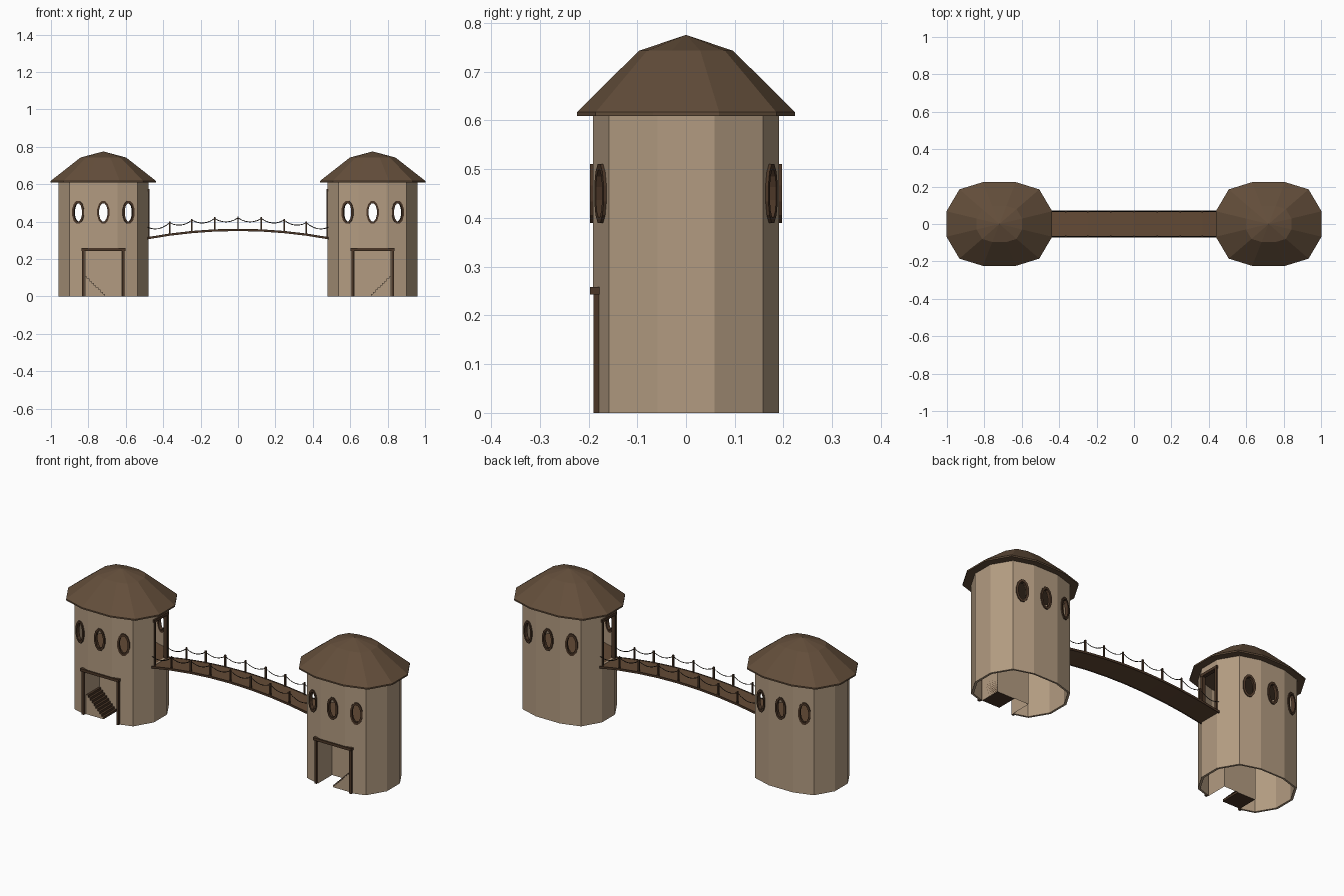
import bpy, bmesh, math
from mathutils import Vector

old = bpy.data.objects.get("Cube")
if old:
    bpy.data.objects.remove(old)


def material(name, rgb):
    m = bpy.data.materials.new(name)
    m.use_nodes = True
    m.diffuse_color = (*rgb, 1)
    m.node_tree.nodes["Principled BSDF"].inputs["Base Color"].default_value = (*rgb, 1)
    return m


TAN = material("tan plaster", (0.45, 0.33, 0.22))
ROOF = material("roof brown", (0.125, 0.076, 0.043))
DECK = material("deck brown", (0.125, 0.069, 0.036))
TRIM = material("dark trim wood", (0.07, 0.037, 0.02))
ROPE = material("rope black", (0.022, 0.016, 0.011))


def finish(name, bm, *mats):
    bmesh.ops.recalc_face_normals(bm, faces=bm.faces)
    me = bpy.data.meshes.new(name)
    bm.to_mesh(me)
    bm.free()
    for m in mats:
        me.materials.append(m)
    ob = bpy.data.objects.new(name, me)
    bpy.context.collection.objects.link(ob)
    return ob


def loft(bm, rings, caps=True, cyclic=False):
    """Skin a row of equal point loops."""
    loops = [[bm.verts.new(p) for p in r] for r in rings]
    pairs = list(zip(loops, loops[1:]))
    if cyclic:
        pairs.append((loops[-1], loops[0]))
    n = len(loops[0])
    for a, b in pairs:
        for i in range(n):
            j = (i + 1) % n
            bm.faces.new((a[i], a[j], b[j], b[i]))
    if caps and not cyclic:
        bm.faces.new(loops[0])
        bm.faces.new(loops[-1])


def box(bm, x, y, z):
    loft(bm, [[(x[0], y[0], h), (x[1], y[0], h), (x[1], y[1], h), (x[0], y[1], h)] for h in z])


# Tower plan: twelve sides, mirrored from one quarter
QUARTER = [(0.241, 0.058), (0.182, 0.158), (0.075, 0.191)]
PLAN = (QUARTER + [(-x, y) for x, y in QUARTER[::-1]]
        + [(-x, -y) for x, y in QUARTER] + [(x, -y) for x, y in QUARTER[::-1]])


def plan(cx, z, k=1.0):
    return [(cx + x * k, y * k, z) for x, y in PLAN]


def oval(centre, side, half_w, half_h, sides=12):
    out = []
    for i in range(sides):
        a = math.tau * (i + 0.5) / sides
        out.append(centre + side * (half_w * math.cos(a)) + Vector((0, 0, half_h * math.sin(a))))
    return out


def cut(ob, cutter):
    """Subtract the cutter and bake the result."""
    mod = ob.modifiers.new("openings", 'BOOLEAN')
    mod.operation, mod.solver, mod.object = 'DIFFERENCE', 'EXACT', cutter
    deps = bpy.context.evaluated_depsgraph_get()
    baked = bpy.data.meshes.new_from_object(ob.evaluated_get(deps))
    ob.modifiers.clear()
    ob.data = baked
    bpy.data.objects.remove(cutter)


WINDOW_Z = 0.45
WINDOWS = (-0.134, 0, 0.134)


def tower(side, label):
    cx = 0.72 * side

    def span(a, b):  # measured from the tower axis, outward positive
        return tuple(sorted((cx + side * a, cx + side * b)))

    # Hollow wall with door, bridge doorway and windows cut through
    bm = bmesh.new()
    loft(bm, [plan(cx, 0), plan(cx, 0.612), plan(cx, 0.612, 0.95), plan(cx, 0, 0.95)], cyclic=True)
    wall = finish(label + "_tower_wall", bm, TAN)
    bm = bmesh.new()
    box(bm, span(-0.105, 0.105), (-0.3, -0.15), (-0.1, 0.247))
    box(bm, span(-0.3, -0.2), (-0.05, 0.05), (0.318, 0.565))
    for u in WINDOWS:
        loft(bm, [oval(Vector((cx + u, y, WINDOW_Z)), Vector((1, 0, 0)), 0.025, 0.052) for y in (-0.3, 0.3)])
    cut(wall, finish("opening_cutter", bm))

    # Oval window frames, lying on their wall panels
    bm = bmesh.new()
    for front in (-1, 1):
        for u in WINDOWS:
            slope = 0.0 if u == 0 else math.copysign(0.033 / 0.107, u)
            along = Vector((1, -front * slope, 0)).normalized()
            out = Vector((slope, front, 0)).normalized()
            y = 0.191 - max(0, abs(u) - 0.075) * abs(slope)
            c = Vector((cx + u, front * y, WINDOW_Z))
            inner, outer = (0.023, 0.05), (0.034, 0.063)
            loft(bm, [oval(c + out * d, along, *size) for d, size in
                      ((-0.012, inner), (-0.012, outer), (0.006, outer), (0.006, inner))], cyclic=True)
    finish(label + "_window_frames", bm, TRIM)

    # Front door frame
    bm = bmesh.new()
    for a in (-0.114, 0.101):
        box(bm, span(a, a + 0.013), (-0.19, -0.172), (0, 0.246))
    box(bm, span(-0.118, 0.118), (-0.197, -0.175), (0.243, 0.258))
    finish(label + "_door_frame", bm, TRIM)

    # Bridge doorway frame
    bm = bmesh.new()
    for y in (-0.059, 0.047):
        box(bm, span(-0.247, -0.227), (y, y + 0.012), (0.31, 0.565))
    box(bm, span(-0.248, -0.226), (-0.062, 0.062), (0.56, 0.575))
    finish(label + "_bridge_doorway_frame", bm, TRIM)

    # Stair passage behind the front door: back, sides and ceiling
    bm = bmesh.new()
    x0, x1 = span(-0.098, 0.098)
    rows = [[bm.verts.new((x, y, z)) for x, z in ((x0, 0), (x0, 0.25), (x1, 0.25), (x1, 0))]
            for y in (-0.182, -0.057)]
    for i in range(3):
        bm.faces.new((rows[0][i], rows[0][i + 1], rows[1][i + 1], rows[1][i]))
    bm.faces.new(rows[1])
    finish(label + "_stair_passage", bm, TAN)

    # Stairs with plain sides and dark treads
    steps, run = 9, 0.012
    profile = [(-0.01, 0)]
    for i in range(steps):
        u = -0.01 + i * run
        profile += [(u, (i + 1) * run), (u + run, (i + 1) * run)]
    profile.append((-0.01 + steps * run, 0))
    bm = bmesh.new()
    loft(bm, [[(cx + side * u, y, z) for u, z in profile] for y in (-0.174, -0.059)])
    stairs = finish(label + "_stairs", bm, TAN, TRIM)
    for f in stairs.data.polygons:
        f.material_index = 0 if abs(f.normal.y) > 0.5 else 1

    # Upper floor
    bm = bmesh.new()
    loft(bm, [plan(cx, 0.305, 0.96), plan(cx, 0.318, 0.96)])
    finish(label + "_upper_floor", bm, DECK)

    # Bent roof with a thin eave
    bm = bmesh.new()
    loft(bm, [plan(cx, 0.609, 1.172), plan(cx, 0.617, 1.172), plan(cx, 0.743, 0.505), plan(cx, 0.775, 0.005)])
    finish(label + "_roof", bm, ROOF)


for side, label in ((1, "left"), (-1, "right")):
    tower(side, label)


# Arched bridge deck
def arch(x):
    return 0.36 - 0.19 * x * x


STATIONS = [-0.484, -0.365, -0.246, -0.125, 0, 0.125, 0.246, 0.365, 0.484]


def strip(name, y0, y1, low, high, mat):
    bm = bmesh.new()
    loft(bm, [[(x, y0, arch(x) + low), (x, y1, arch(x) + low),
               (x, y1, arch(x) + high), (x, y0, arch(x) + high)] for x in STATIONS])
    finish(name, bm, mat)


strip("bridge_deck", -0.068, 0.068, -0.008, 0, DECK)

# Edge beams, posts and sagging ropes on both sides
for s, label in ((-1, "front"), (1, "back")):
    strip(label + "_edge_beam", *sorted((s * 0.066, s * 0.071)), -0.01, 0.002, TRIM)
    bm = bmesh.new()
    for x in STATIONS[1:-1]:
        box(bm, (x - 0.004, x + 0.004), (s * 0.066 - 0.004, s * 0.066 + 0.004), (arch(x) - 0.004, arch(x) + 0.067))
    finish(label + "_rail_posts", bm, TRIM)

    tops = [(x, arch(x) + (0.06 if abs(x) < 0.4 else 0.055)) for x in STATIONS]
    points = []
    for (xa, za), (xb, zb) in zip(tops, tops[1:]):
        for i in range(6):
            t = i / 6
            points.append((xa + (xb - xa) * t, za + (zb - za) * t - 0.08 * t * (1 - t)))
    points.append(tops[-1])
    curve = bpy.data.curves.new(label + "_rope", 'CURVE')
    curve.dimensions = '3D'
    curve.bevel_depth, curve.bevel_resolution = 0.0022, 0
    line = curve.splines.new('POLY')
    line.points.add(len(points) - 1)
    for p, (x, z) in zip(line.points, points):
        p.co = (x, s * 0.066, z, 1)
    curve.materials.append(ROPE)
    bpy.context.collection.objects.link(bpy.data.objects.new(label + "_rope", curve))
